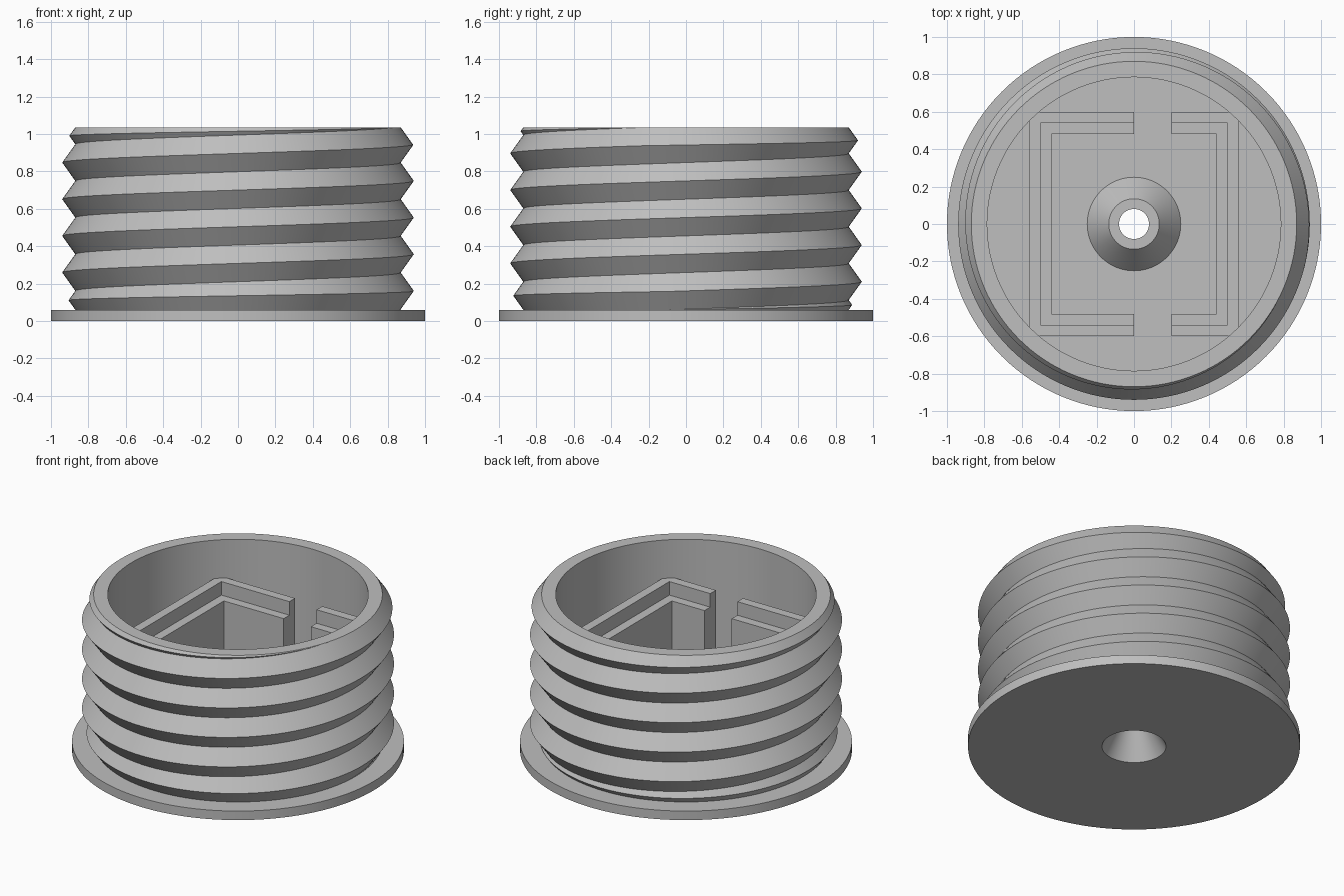
import bpy, bmesh, math

SEGMENTS = 128
FLOOR, TOP = 0.06, 1.035          # plate top and rim height
ROOT, CREST, INNER = 0.87, 0.94, 0.785
PITCH = 0.196

cube = bpy.data.objects.get("Cube")
if cube:
    bpy.data.objects.remove(cube, do_unlink=True)

grey = bpy.data.materials.new("plain grey")
grey.use_nodes = True
color = (0.52, 0.52, 0.52, 1)
grey.diffuse_color = color
grey.node_tree.nodes["Principled BSDF"].inputs["Base Color"].default_value = color


def skin(name, columns, close_profile=False, caps=False, smooth=True):
    """Join neighbouring columns of points with quads."""
    bm = bmesh.new()
    grid = [[bm.verts.new(p) for p in col] for col in columns]
    rows = len(grid[0])
    for a, b in zip(grid, grid[1:]):
        for i in range(rows if close_profile else rows - 1):
            j = (i + 1) % rows
            bm.faces.new((a[i], b[i], b[j], a[j]))
    if caps:
        bm.faces.new(grid[0])
        bm.faces.new(grid[-1])
    bmesh.ops.remove_doubles(bm, verts=bm.verts, dist=0.0001)
    bmesh.ops.recalc_face_normals(bm, faces=bm.faces)
    mesh = bpy.data.meshes.new(name)
    bm.to_mesh(mesh)
    bm.free()
    mesh.materials.append(grey)
    obj = bpy.data.objects.new(name, mesh)
    bpy.context.collection.objects.link(obj)
    if smooth:
        bpy.ops.object.select_all(action="DESELECT")
        obj.select_set(True)
        bpy.context.view_layer.objects.active = obj
        bpy.ops.object.shade_smooth_by_angle(angle=math.radians(25))
    return obj


def around(profile_at):
    """Place the profile for each turn fraction around the z axis."""
    columns = []
    for s in range(SEGMENTS + 1):
        turn = s / SEGMENTS
        c, n = math.cos(turn * math.tau), math.sin(turn * math.tau)
        columns.append([(r * c, r * n, z) for r, z in profile_at(turn)])
    return columns


# Base plate with the hollow central cone
plate = [(0.193, 0), (1, 0), (1, FLOOR), (0.25, FLOOR), (0.135, 0.2), (0.08, 0.2)]
skin("base_plate", around(lambda turn: plate), close_profile=True)


# Threaded wall: helical roots clamped to both ends, a crest between each pair
def thread_profile(turn):
    roots = [min(TOP, max(FLOOR, 1.043 + PITCH * (turn - k))) for k in range(8)]
    points = [(INNER, FLOOR), (INNER, TOP), (ROOT, roots[0])]
    for high, low in zip(roots, roots[1:]):
        height = (CREST - ROOT) * (high - low) / PITCH
        points += [(ROOT + height, (high + low) / 2), (ROOT, low)]
    return points


skin("threaded_wall", around(thread_profile))

# Stepped brackets inside the cup, each swept round two corners
STEP = [(0, FLOOR), (0, 0.78), (0.06, 0.78), (0.06, 0.69), (0.12, 0.69), (0.12, FLOOR)]


def bracket(name, side, end_x):
    def station(at_end, y_sign):
        return [(end_x if at_end else side * (0.56 - o), y_sign * (0.6 - o), z)
                for o, z in STEP]
    path = [station(True, 1), station(False, 1), station(False, -1), station(True, -1)]
    skin(name, path, close_profile=True, caps=True, smooth=False)


bracket("right_bracket", -1, 0)
bracket("left_bracket", 1, 0.2)
